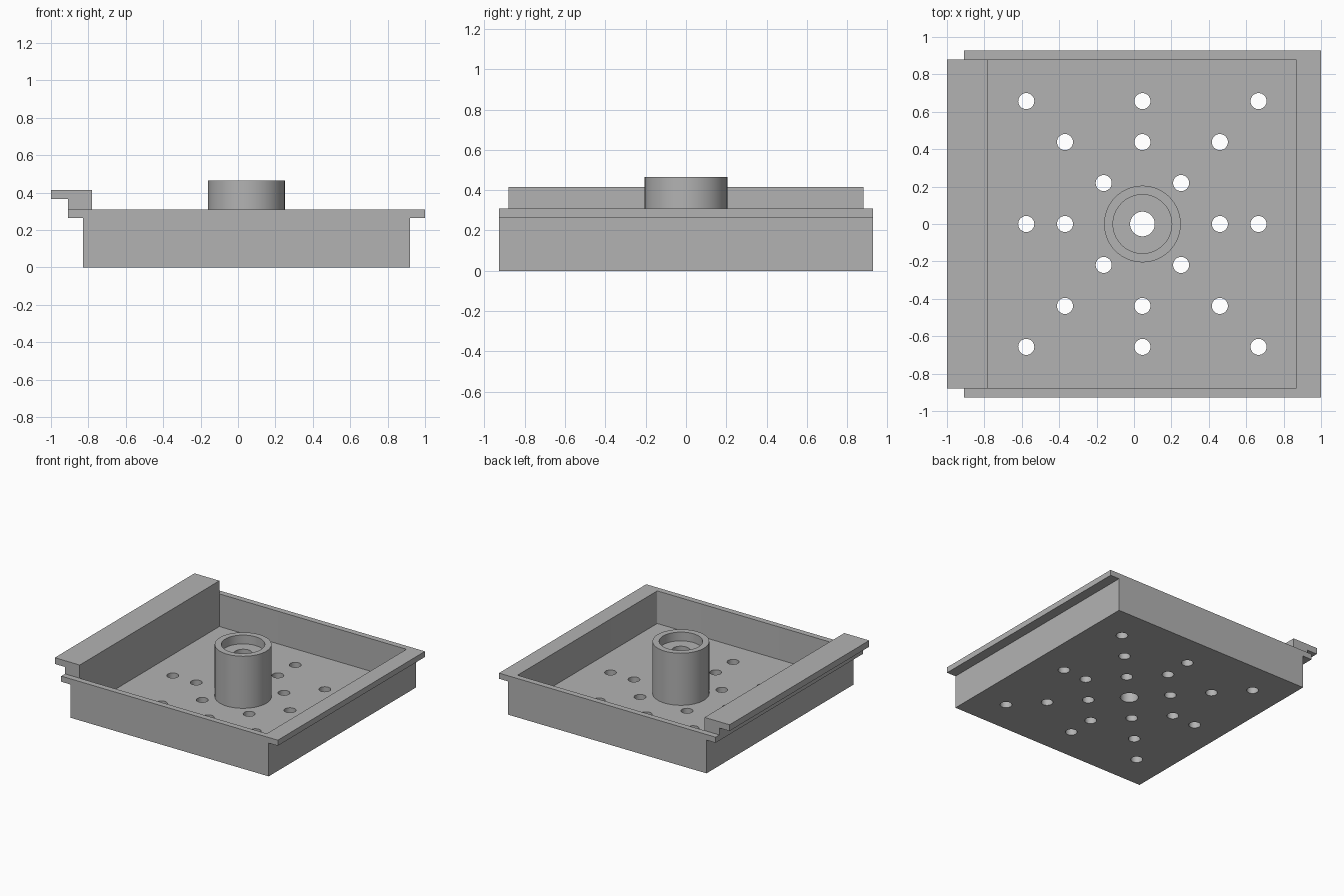
import bpy
import bmesh
from math import cos, sin, tau
from mathutils import Matrix

if "Cube" in bpy.data.objects:
    bpy.data.objects.remove(bpy.data.objects["Cube"])

# One plain grey for the whole model
grey = bpy.data.materials.new("light_grey")
grey.use_nodes = True
colour = (0.45, 0.45, 0.45, 1)
grey.diffuse_color = colour
grey.node_tree.nodes["Principled BSDF"].inputs["Base Color"].default_value = colour

CX = 0.045       # centre of boss and hole pattern
FLOOR = 0.05     # floor thickness
RIM = 0.31       # top of tray walls
BORE = 0.066


def finish(name, bm):
    bmesh.ops.recalc_face_normals(bm, faces=bm.faces)
    mesh = bpy.data.meshes.new(name)
    bm.to_mesh(mesh)
    bm.free()
    obj = bpy.data.objects.new(name, mesh)
    bpy.context.collection.objects.link(obj)
    mesh.materials.append(grey)
    return obj


def extrude_y(name, profile, half):
    """Extrude an x-z profile from y = -half to y = +half."""
    bm = bmesh.new()
    face = bm.faces.new([bm.verts.new((x, -half, z)) for x, z in profile])
    new = bmesh.ops.extrude_face_region(bm, geom=[face])["geom"]
    verts = [v for v in new if isinstance(v, bmesh.types.BMVert)]
    bmesh.ops.translate(bm, verts=verts, vec=(0, 2 * half, 0))
    return finish(name, bm)


def lathe(name, profile, steps=64):
    """Revolve a closed r-z profile about the vertical boss axis."""
    bm = bmesh.new()
    rings = [[bm.verts.new((CX + r * cos(tau * i / steps), r * sin(tau * i / steps), z))
              for r, z in profile] for i in range(steps)]
    n = len(profile)
    for i in range(steps):
        a, b = rings[i], rings[(i + 1) % steps]
        for j in range(n):
            k = (j + 1) % n
            bm.faces.new((a[j], b[j], b[k], a[k]))
    return finish(name, bm)


def smooth(obj):
    bpy.ops.object.select_all(action='DESELECT')
    obj.select_set(True)
    bpy.context.view_layer.objects.active = obj
    bpy.ops.object.shade_smooth_by_angle()


def cut(obj, cutter):
    """Subtract the cutter, bake the result and discard the cutter."""
    cutter.hide_render = True
    mod = obj.modifiers.new("cut", 'BOOLEAN')
    mod.operation = 'DIFFERENCE'
    mod.solver = 'EXACT'
    mod.object = cutter
    bpy.ops.object.select_all(action='DESELECT')
    obj.select_set(True)
    bpy.context.view_layer.objects.active = obj
    bpy.ops.object.modifier_apply(modifier=mod.name)
    bpy.data.objects.remove(cutter)


# Tray block with side flanges
tray = extrude_y("tray", [(-0.83, 0), (0.92, 0), (0.92, 0.265), (1, 0.265),
                          (1, RIM), (-0.91, RIM), (-0.91, 0.265), (-0.83, 0.265)], 0.927)

# Open cavity, with slightly rounded corners on the far side from the rail
bm = bmesh.new()
size = Matrix.Diagonal((1.65, 1.76, 0.5, 1))
bmesh.ops.create_cube(bm, size=1, matrix=Matrix.Translation((CX, 0, FLOOR + 0.25)) @ size)
corners = [e for e in bm.edges
           if all(v.co.x > 0 for v in e.verts) and abs(e.verts[0].co.z - e.verts[1].co.z) > 0.1]
bmesh.ops.bevel(bm, geom=corners, offset=0.008, segments=3, affect='EDGES', profile=0.5)
cut(tray, finish("cavity_cutter", bm))

# Drain holes: diagonals on three rings, straight spokes on the outer two
spots = [(0, 0, BORE)]
for ring in (1, 2, 3):
    for sx in (-1, 0, 1):
        for sy in (-1, 0, 1):
            if (sx and sy) or (ring > 1 and (sx or sy)):
                spots.append((sx * ring * 0.207, sy * ring * 0.219, 0.043))
bm = bmesh.new()
for x, y, r in spots:
    bmesh.ops.create_cone(bm, cap_ends=True, segments=64 if r == BORE else 32,
                          radius1=r, radius2=r, depth=0.4,
                          matrix=Matrix.Translation((CX + x, y, 0)))
cut(tray, finish("hole_cutter", bm))
smooth(tray)

# Overhanging stepped rail along the right-hand wall
extrude_y("rail", [(-0.78, RIM), (-0.78, 0.415), (-1, 0.415),
                   (-1, 0.365), (-0.91, 0.365), (-0.91, RIM)], 0.88)

# Central boss with counterbore and through hole
boss = lathe("boss", [(0.205, FLOOR), (0.205, 0.465), (0.157, 0.465),
                      (0.157, 0.395), (BORE, 0.395), (BORE, FLOOR)])
smooth(boss)
